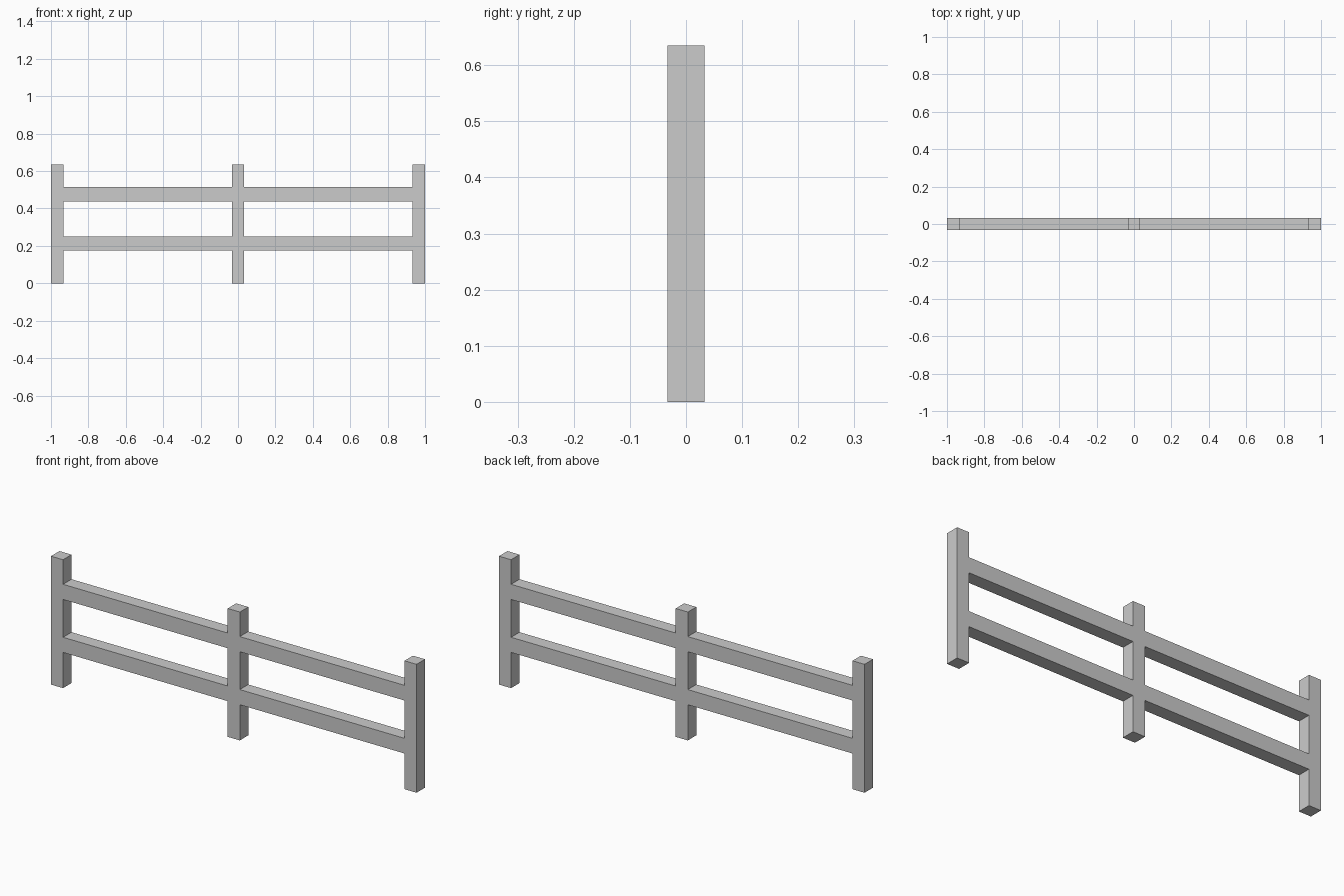
import bpy
import bmesh
from mathutils import Matrix, Vector

if "Cube" in bpy.data.objects:
    bpy.data.objects.remove(bpy.data.objects["Cube"])

T = 0.066          # post width and overall depth
H = 0.635          # post height
RAIL_H = 0.075
POST_X = (-1 + T / 2, 0.0, 1 - T / 2)


def box(name, centre, size):
    bm = bmesh.new()
    bmesh.ops.create_cube(
        bm, size=1,
        matrix=Matrix.Translation(centre) @ Matrix.Diagonal((*size, 1)))
    mesh = bpy.data.meshes.new(name)
    bm.to_mesh(mesh)
    bm.free()
    obj = bpy.data.objects.new(name, mesh)
    bpy.context.collection.objects.link(obj)
    return obj


# Upright posts
for label, x in zip(("left", "middle", "right"), POST_X):
    box(f"{label}_post", Vector((x, 0, H / 2)), (T, T, H))

# Rails span between neighbouring posts, flush with their faces
for level, z in (("lower", 0.214), ("upper", 0.476)):
    for side, a, b in (("left", *POST_X[:2]), ("right", *POST_X[1:])):
        box(f"{level}_{side}_rail", Vector(((a + b) / 2, 0, z)),
            (b - a - T, T, RAIL_H))
